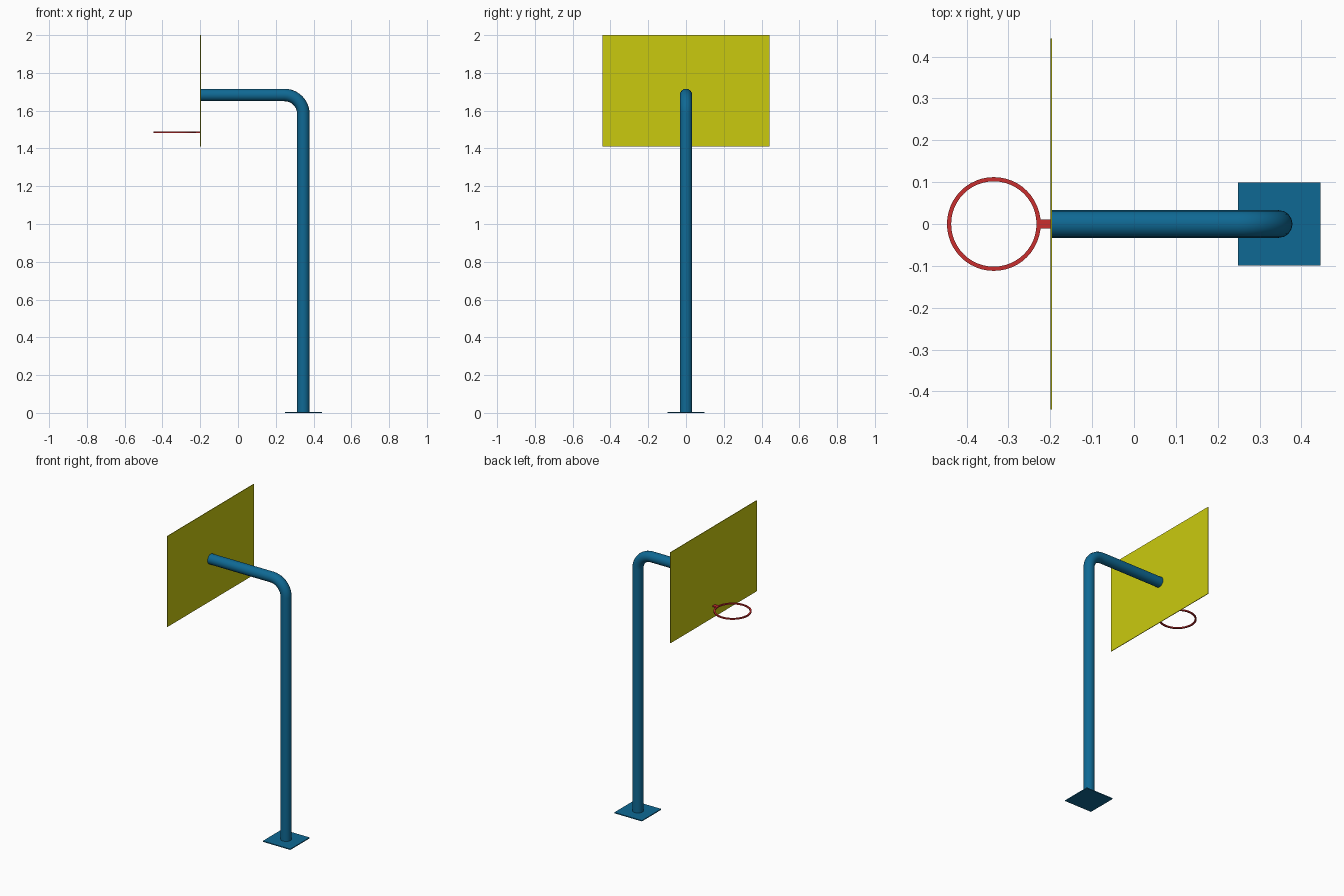
import bpy, bmesh, math

if "Cube" in bpy.data.objects:
    bpy.data.objects.remove(bpy.data.objects["Cube"])


def material(name, srgb):
    lin = [(c / 255 / 12.92) if c < 11 else ((c / 255 + 0.055) / 1.055) ** 2.4 for c in srgb]
    m = bpy.data.materials.new(name)
    m.diffuse_color = (*lin, 1)
    m.use_nodes = True
    m.node_tree.nodes["Principled BSDF"].inputs["Base Color"].default_value = m.diffuse_color
    return m


BLUE = material("blue steel", (15, 105, 148))
YELLOW = material("yellow board", (202, 202, 15))
RED = material("red rim", (202, 46, 46))


def box(name, lo, hi, mat):
    size = [b - a for a, b in zip(lo, hi)]
    bpy.ops.mesh.primitive_cube_add(size=1, location=[(a + b) / 2 for a, b in zip(lo, hi)])
    ob = bpy.context.object
    ob.name = name
    ob.scale = size
    bpy.ops.object.transform_apply(location=False, rotation=False, scale=True)
    ob.data.materials.append(mat)
    return ob


# Bent post: vertical tube, quarter bend, horizontal arm
POST_X, ARM_Z, BEND, TUBE = 0.346, 1.683, 0.1, 0.033
path = [(POST_X, 0, 0.003)]
for i in range(11):
    a = math.pi / 2 * i / 10
    path.append((POST_X - BEND + BEND * math.cos(a), 0, ARM_Z - BEND + BEND * math.sin(a)))
path.append((-0.196, 0, ARM_Z))
curve = bpy.data.curves.new("post_and_arm", 'CURVE')
curve.dimensions = '3D'
curve.bevel_depth = TUBE
curve.bevel_resolution = 6
curve.use_fill_caps = True
spline = curve.splines.new('POLY')
spline.points.add(len(path) - 1)
for p, co in zip(spline.points, path):
    p.co = (*co, 1)
post = bpy.data.objects.new("post_and_arm", curve)
bpy.context.collection.objects.link(post)
bpy.ops.object.select_all(action='DESELECT')
bpy.context.view_layer.objects.active = post
post.select_set(True)
bpy.ops.object.convert(target='MESH')
post = bpy.context.object
post.data.materials.clear()
post.data.materials.append(BLUE)
bpy.ops.object.shade_smooth_by_angle(angle=math.radians(35))

# Base plate and backboard
box("base_plate", (0.248, -0.099, 0), (0.446, 0.099, 0.006), BLUE)
box("backboard", (-0.2, -0.443, 1.41), (-0.196, 0.443, 2.0), YELLOW)

# Rim: rectangular section spun round the hoop centre, and its bracket
RIM_X, RIM_Z, N = -0.335, 1.485, 48
bm = bmesh.new()
section = [(0.102, -0.004), (0.112, -0.004), (0.112, 0.004), (0.102, 0.004)]
loops = [[bm.verts.new((RIM_X + r * math.cos(2 * math.pi * i / N),
                        r * math.sin(2 * math.pi * i / N), RIM_Z + z))
          for r, z in section] for i in range(N)]
for i in range(N):
    a, b = loops[i], loops[(i + 1) % N]
    for j in range(4):
        k = (j + 1) % 4
        bm.faces.new((a[j], b[j], b[k], a[k]))
bmesh.ops.recalc_face_normals(bm, faces=bm.faces)
mesh = bpy.data.meshes.new("rim")
bm.to_mesh(mesh)
bm.free()
mesh.materials.append(RED)
rim = bpy.data.objects.new("rim", mesh)
bpy.context.collection.objects.link(rim)
bpy.ops.object.select_all(action='DESELECT')
bpy.context.view_layer.objects.active = rim
rim.select_set(True)
bpy.ops.object.shade_smooth_by_angle(angle=math.radians(35))

box("rim_bracket", (-0.227, -0.011, RIM_Z - 0.004), (-0.199, 0.011, RIM_Z + 0.004), RED)
